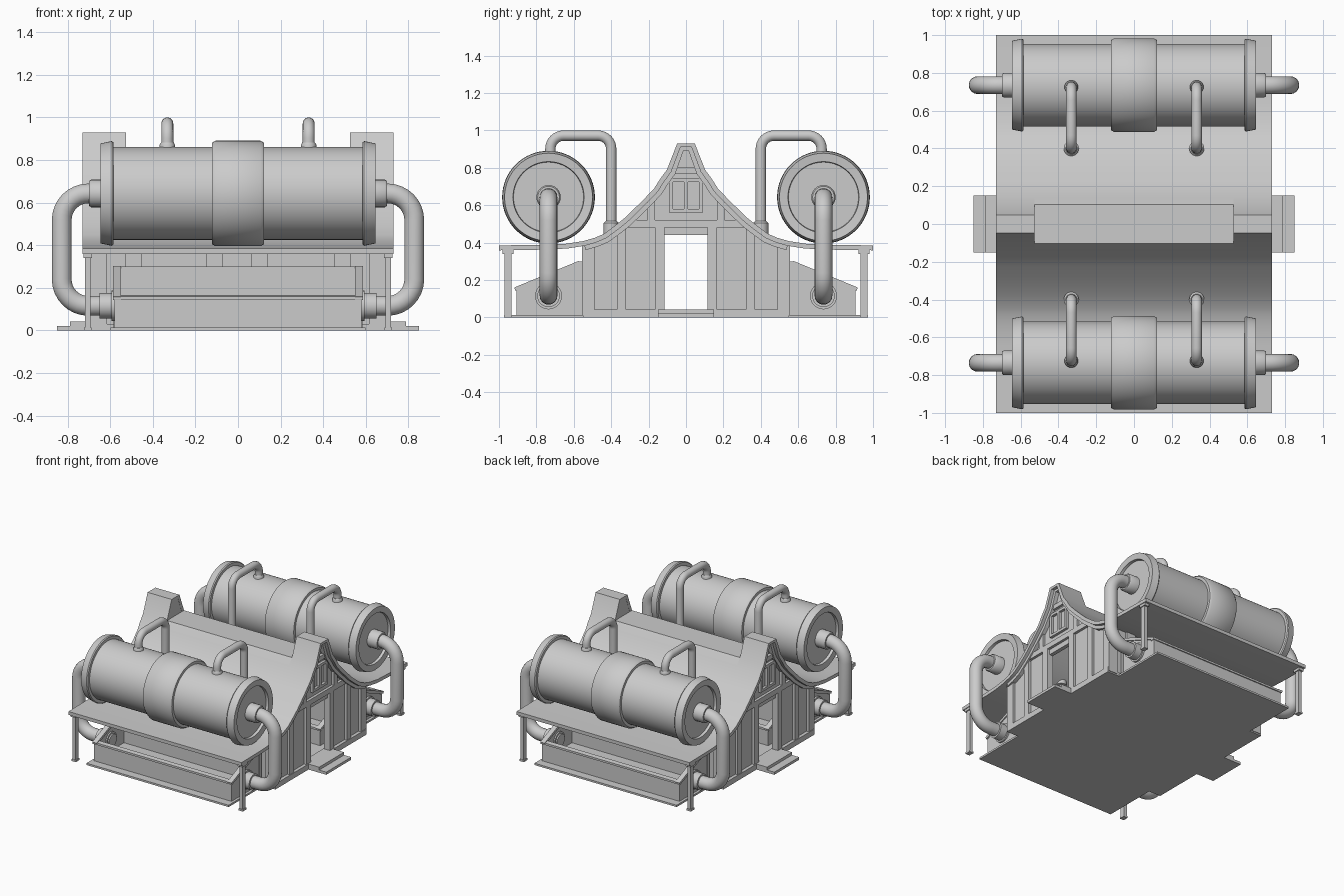
import bpy, bmesh, math
from mathutils import Vector

if "Cube" in bpy.data.objects:
    bpy.data.objects.remove(bpy.data.objects["Cube"])

SIGNS = (-1, 1)


def finish(name, bm, smooth=False):
    bmesh.ops.recalc_face_normals(bm, faces=bm.faces[:])
    me = bpy.data.meshes.new(name)
    bm.to_mesh(me)
    bm.free()
    ob = bpy.data.objects.new(name, me)
    bpy.context.collection.objects.link(ob)
    if smooth:
        shade(ob)
    return ob


def shade(ob):
    bpy.ops.object.select_all(action='DESELECT')
    ob.select_set(True)
    bpy.context.view_layer.objects.active = ob
    bpy.ops.object.shade_smooth_by_angle(angle=math.radians(35))


def prism(name, pts, x0, x1, smooth=False):
    """Extrude a (y, z) outline along x."""
    bm = bmesh.new()
    a = [bm.verts.new((x0, y, z)) for y, z in pts]
    b = [bm.verts.new((x1, y, z)) for y, z in pts]
    bm.faces.new(a)
    bm.faces.new(b[::-1])
    for i in range(len(pts)):
        j = (i + 1) % len(pts)
        bm.faces.new((a[i], b[i], b[j], a[j]))
    return finish(name, bm, smooth)


def box(name, x0, x1, y0, y1, z0, z1):
    return prism(name, [(y0, z0), (y1, z0), (y1, z1), (y0, z1)], x0, x1)


def lathe(name, profile, loc, axis='X', n=48):
    """Revolve (along, radius) points about an axis."""
    bm = bmesh.new()
    rings = []
    for t, r in profile:
        ring = []
        for k in range(n):
            c, s = r * math.cos(2 * math.pi * k / n), r * math.sin(2 * math.pi * k / n)
            ring.append(bm.verts.new(Vector((t, c, s) if axis == 'X' else (c, s, t)) + Vector(loc)))
        rings.append(ring)
    for p, q in zip(rings, rings[1:]):
        for k in range(n):
            bm.faces.new((p[k], p[(k + 1) % n], q[(k + 1) % n], q[k]))
    bm.faces.new(rings[0])
    bm.faces.new(rings[-1])
    return finish(name, bm, True)


def pipe(name, pts, r, bend):
    """Round pipe through corner points, corners rounded by a bend radius."""
    pts = [Vector(p) for p in pts]
    path = [pts[0]]
    for a, b, c in zip(pts, pts[1:], pts[2:]):
        u, v = (a - b).normalized(), (c - b).normalized()
        for k in range(9):
            t = math.pi / 2 * k / 8
            path.append(b + u * bend * (1 - math.sin(t)) + v * bend * (1 - math.cos(t)))
    path.append(pts[-1])
    cu = bpy.data.curves.new(name, 'CURVE')
    cu.dimensions = '3D'
    cu.bevel_depth, cu.bevel_resolution, cu.use_fill_caps = r, 7, True
    sp = cu.splines.new('POLY')
    sp.points.add(len(path) - 1)
    for p, co in zip(sp.points, path):
        p.co = (*co, 1)
    ob = bpy.data.objects.new(name, cu)
    bpy.context.collection.objects.link(ob)
    bpy.ops.object.select_all(action='DESELECT')
    ob.select_set(True)
    bpy.context.view_layer.objects.active = ob
    bpy.ops.object.convert(target='MESH')
    shade(bpy.context.view_layer.objects.active)


def mirrored(half):
    return [(-y, z) for y, z in half] + half[::-1]


def inset(pts, d):
    """Offset an open left-to-right line downwards by d."""
    out = []
    for i, (y, z) in enumerate(pts):
        a, b = pts[max(i - 1, 0)], pts[min(i + 1, len(pts) - 1)]
        t = Vector((b[0] - a[0], b[1] - a[1])).normalized()
        out.append((y + t.y * d, z - t.x * d))
    return out


def trough(name, fy):
    """Open trough with slanted ends; fy maps the profile y to the model."""
    def part(suffix, pts, x0, x1):
        prism(name + suffix, [(fy(y), z) for y, z in pts], x0, x1)
    part("_floor", ((.555, .005), (.9, .005), (.9, .03), (.555, .03)), -.575, .575)
    part("_back", ((.555, .01), (.575, .01), (.575, .3), (.555, .3)), -.585, .585)
    part("_front", ((.89, .01), (.907, .01), (.907, .15), (.89, .15)), -.58, .58)
    part("_lip", ((.882, .145), (.915, .145), (.915, .16), (.882, .165)), -.585, .585)
    for s in SIGNS:
        part("_end", ((.555, .01), (.907, .01), (.907, .15), (.57, .285), (.555, .285)), s * .56, s * .58)
        part("_end_rim", ((.57, .28), (.912, .143), (.918, .16), (.572, .303)), s * .55, s * .588)


# Curved roof: low middle ridge, taller gable ends
low = [(1, .385), (.78, .388), (.64, .394), (.55, .408), (.49, .425), (.44, .446),
       (.38, .49), (.33, .53), (.28, .578), (.225, .632), (.17, .69), (.14, .738), (.102, .79)]
peak = mirrored(low + [(.047, .93)])
mid = mirrored(low)
prism("roof_middle", mid + inset(mid, .026)[::-1], -.527, .527, True)
for s in SIGNS:
    prism("roof_end", peak + inset(peak, .026)[::-1], s * .527, s * .73, True)
    cap = [p for p in peak if abs(p[0]) < .15]
    prism("gable_cheek", inset(cap, .005), s * .528, s * .55)

# Floor slab
box("floor", -.69, .69, -.55, .55, 0, .03)

# Gable walls with open doorways, timber framing and steps
for s in SIGNS:
    top = [p for p in inset(peak, .012) if abs(p[0]) < .56]
    wall = top + [(.55, .01), (.115, .01), (.115, .44), (-.115, .44), (-.115, .01), (-.55, .01)]
    prism("gable_wall", wall, s * .645, s * .675)
    line = [p for p in peak if abs(p[0]) < .6]
    prism("gable_trim", inset(line, .02) + inset(line, .05)[::-1], s * .67, s * .705)

    def beam(name, y0, y1, z0, z1, out=.695):
        box(name, s * .67, s * out, y0, y1, z0, z1)

    beam("cross_beam", -.325, .325, .48, .52)
    beam("collar_beam", -.09, .09, .77, .805)
    beam("window_sill", -.09, .09, .56, .58)
    beam("window_head", -.09, .09, .725, .745)
    beam("window_bar", -.012, .012, .58, .725)
    for m in SIGNS:
        beam("window_jamb", m * .07, m * .09, .58, .725)
        beam("upper_post", m * .165, m * .205, .52, .63)
        beam("door_post", m * .115, m * .167, .02, .48)
        beam("wall_post", m * .32, m * .37, .02, .475)
        beam("corner_post", m * .49, m * .55, .02, .39)
        beam("base_board", m * .115, m * .55, 0, .042, .7)
    box("lower_step", s * .68, s * .85, -.15, .15, 0, .02)
    box("upper_step", s * .64, s * .79, -.15, .15, .018, .042)

for f in SIGNS:
    # Long side walls with posts
    box("side_wall", -.68, .68, f * .515, f * .54, .01, .395)
    for x in (-.655, -.49, -.11, .1, .49, .655):
        box("side_post", x - .04, x + .04, f * .53, f * .555, .01, .39)

    # Eave legs
    for s in SIGNS:
        x, y = s * .705, f * .952
        box("leg", x - .013, x + .013, y - .018, y + .018, 0, .37)
        box("leg_foot", x - .018, x + .018, y - .022, y + .022, 0, .014)
        box("leg_head", x - .02, x + .02, y - .03, y + .03, .34, .365)

    # Outer trough under the eaves, matching one indoors
    prism("trough_base", [(f * y, z) for y, z in ((.55, 0), (.97, 0), (.97, .014), (.55, .014))], -.6, .6)
    trough("trough", lambda y: f * y)
    trough("inner_trough", lambda y: f * (1.07 - y))

    # Storage tank: flanged ends and a bevelled centre band
    ty, tz = f * .735, .643
    half = [(-.62, .01), (-.62, .187), (-.64, .19), (-.645, .235), (-.592, .246), (-.585, .24),
            (-.585, .218), (-.122, .218), (-.122, .238), (-.106, .248)]
    lathe("tank", half + [(-x, r) for x, r in half[::-1]], (0, ty, tz), n=64)

    for s in SIGNS:
        # End pipe with collars
        pipe("end_pipe", [(s * .6, ty, tz), (s * .828, ty, tz), (s * .828, ty, .115), (s * .54, ty, .115)], .047, .125)
        lathe("tank_collar", [(s * .61, .065), (s * .69, .065), (s * .7, .058), (s * .7, .045)], (0, ty, tz), n=24)
        lathe("trough_collar", [(s * .55, .06), (s * .578, .06), (s * .578, .072), (s * .594, .072), (s * .594, .06),
                                (s * .65, .06), (s * .65, .045)], (0, ty, .115), n=24)
        # Top pipe from the tank to the roof
        x = s * .332
        pipe("top_pipe", [(x, f * .725, .84), (x, f * .725, .972), (x, f * .4, .972), (x, f * .4, .45)], .028, .07)
        lathe("top_collar", [(.84, .036), (.872, .036), (.882, .03)], (x, f * .725, 0), 'Z', 24)
        lathe("roof_collar", [(.44, .04), (.505, .04), (.515, .03)], (x, f * .4, 0), 'Z', 24)
